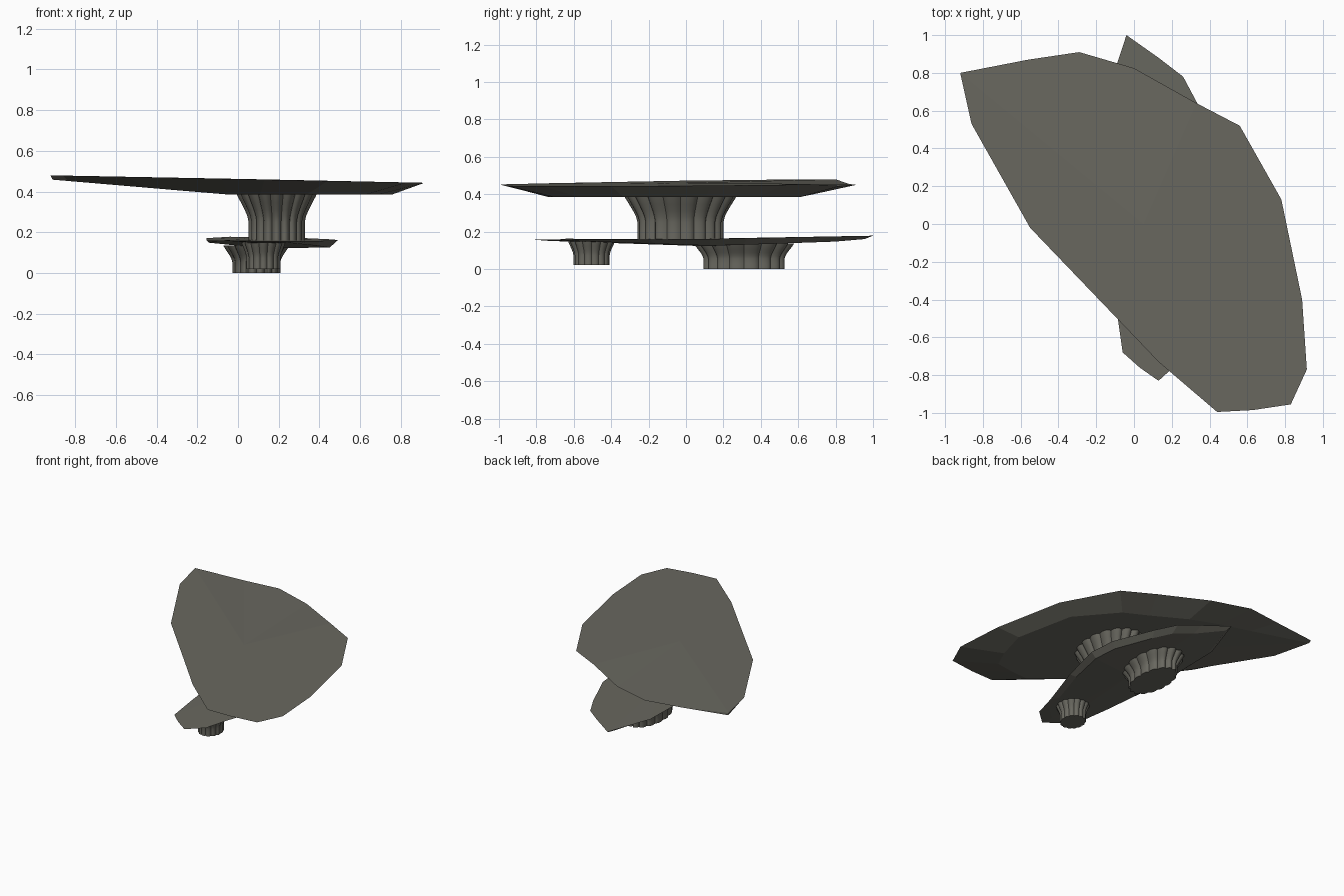
import bpy, bmesh, math
from mathutils import Vector

if "Cube" in bpy.data.objects:
    bpy.data.objects.remove(bpy.data.objects["Cube"])

stone = bpy.data.materials.new("grey_olive_stone")
stone.diffuse_color = (0.14, 0.137, 0.115, 1)
stone.use_nodes = True
stone.node_tree.nodes["Principled BSDF"].inputs["Base Color"].default_value = stone.diffuse_color


def finish(name, bm, smooth=False):
    bmesh.ops.recalc_face_normals(bm, faces=bm.faces)
    me = bpy.data.meshes.new(name)
    bm.to_mesh(me)
    bm.free()
    me.materials.append(stone)
    ob = bpy.data.objects.new(name, me)
    bpy.context.collection.objects.link(ob)
    if smooth:
        for p in me.polygons:
            p.use_smooth = True
        me.set_sharp_from_angle(angle=math.radians(40))


def clamp(v):
    return max(0.0, min(1.0, v))


def slab(name, outline, centre, top_z, bottom_z, inset, mid_top, mid_bottom):
    """Rough slab: outline on top, inset ring below, both closed by a fan."""
    bm = bmesh.new()
    c = Vector(centre)
    top, low = [], []
    for x, y in outline:
        top.append(bm.verts.new((x, y, top_z(x, y))))
        p = c + (Vector((x, y)) - c) * inset(x, y)
        low.append(bm.verts.new((p.x, p.y, bottom_z(p.x, p.y))))
    ct = bm.verts.new((c.x, c.y, mid_top))
    cb = bm.verts.new((c.x, c.y, mid_bottom))
    n = len(top)
    for i in range(n):
        j = (i + 1) % n
        bm.faces.new((top[i], top[j], ct))
        bm.faces.new((low[j], low[i], cb))
        bm.faces.new((top[j], top[i], low[i], low[j]))
    finish(name, bm)


def stem(name, cx, cy, rx, ry, z0, z1, grow, ribs=16):
    """Fluted elliptical stem, straight below and flared above."""
    bm = bmesh.new()
    n = ribs * 6
    rings = []
    for t, f in ((0, 0), (.2, 0), (.4, 0), (.52, .1), (.64, .3), (.78, .58), (.9, .83), (1, 1)):
        ring = []
        for i in range(n):
            a = 2 * math.pi * i / n
            # rounded ribs with narrow grooves between them
            s = 0.91 + 0.09 * abs(math.sin(a * ribs / 2)) ** 0.7
            ring.append(bm.verts.new((cx + (rx + grow * f) * s * math.cos(a),
                                      cy + (ry + grow * f * 1.15) * s * math.sin(a),
                                      z0 + (z1 - z0) * t)))
        rings.append(ring)
    for a, b in zip(rings, rings[1:]):
        for i in range(n):
            j = (i + 1) % n
            bm.faces.new((a[i], a[j], b[j], b[i]))
    bm.faces.new(rings[0])
    bm.faces.new(rings[-1])
    finish(name, bm, True)


# Large upper slab
upper = [(-.92, .80), (-.56, .87), (-.29, .91), (0, .825), (.33, .64), (.56, .52),
         (.78, .13), (.89, -.40), (.915, -.77), (.83, -.955), (.63, -.985),
         (.44, -.995), (.13, -.73), (-.08, -.51), (-.55, -.02), (-.86, .53)]
slab("upper_slab", upper, (.05, 0),
     lambda x, y: .461 - .02 * x - (.017 if y > .82 else 0),
     lambda x, y: .385 + .085 * max(0, -x - .05),
     lambda x, y: .74 + .25 * clamp((-x - .4) / .5) + (.1 if x > .7 and y > -.5 else 0),
     .461, .385)

# Narrow lower slab
lower = [(-.04, 1), (.13, .88), (.26, .78), (.34, .63), (.47, .33), (.49, .13), (.41, -.2),
         (.29, -.55), (.24, -.73), (.13, -.83), (.03, -.76), (-.06, -.68),
         (-.1, -.4), (-.155, .1), (-.155, .65)]
slab("lower_slab", lower, (.12, .1),
     lambda x, y: .158 + .02 * clamp(y),
     lambda x, y: .124 + .026 * clamp(abs(y - .15) / .75) + .12 * max(0, .05 - x),
     lambda x, y: .89 if x > 0 else .95,
     .162, .122)

# Fluted stems
stem("upper_stem", .19, -.03, .14, .23, .15, .40, .065, 18)
stem("back_foot", .09, .31, .12, .22, 0, .135, .045, 16)
stem("front_foot", .125, -.505, .085, .097, .02, .152, .026, 14)
